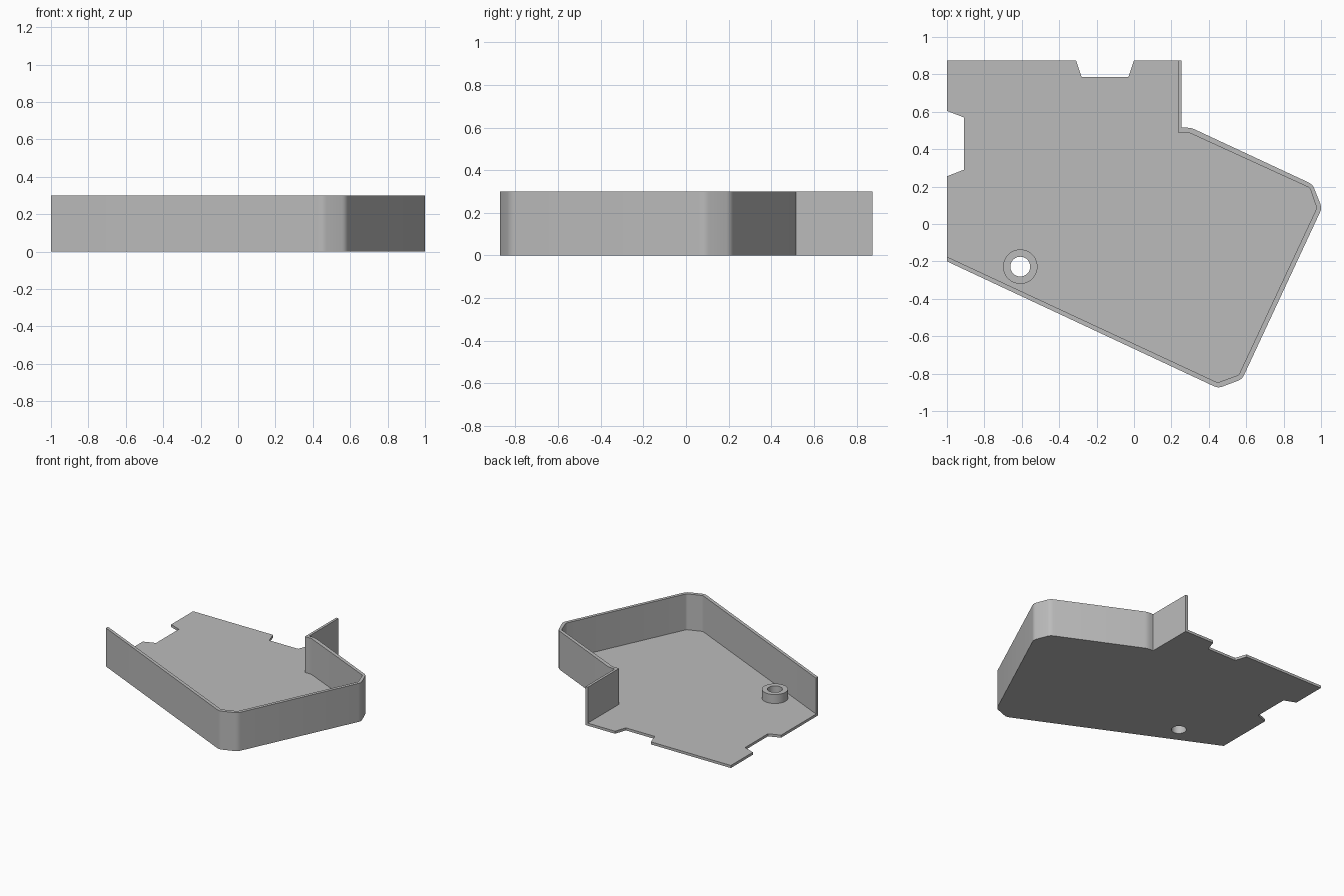
import bpy
import bmesh
import math
from mathutils import Vector

default = bpy.data.objects.get("Cube")
if default:
    bpy.data.objects.remove(default, do_unlink=True)

FLOOR_TOP, BOSS_TOP, WALL_TOP = 0.02, 0.09, 0.30
BORE, BOSS_RADIUS, BOSS_CENTRE = 0.053, 0.092, (-0.608, -0.228)

grey = bpy.data.materials.new("plain grey")
grey.use_nodes = True
colour = (0.5, 0.5, 0.5, 1)
grey.diffuse_color = colour
grey.node_tree.nodes["Principled BSDF"].inputs["Base Color"].default_value = colour


def rounded(points, reach, steps=4):
    """Round every inner point of an open path; the two ends stay sharp."""
    pts = [Vector(p) for p in points]
    path = [pts[0]]
    for before, corner, after in zip(pts, pts[1:], pts[2:]):
        a = corner + (before - corner).normalized() * reach
        b = corner + (after - corner).normalized() * reach
        for i in range(steps + 1):
            t = i / steps
            path.append(a * (1 - t) ** 2 + corner * 2 * t * (1 - t) + b * t * t)
    return path + [pts[-1]]


def circle(radius, sides=48):
    cx, cy = BOSS_CENTRE
    return [(cx + radius * math.cos(math.tau * i / sides),
             cy + radius * math.sin(math.tau * i / sides)) for i in range(sides)]


def plate(name, loops, bottom, top):
    """Extrude closed flat loops; a loop inside another becomes a hole."""
    curve = bpy.data.curves.new(name + " outline", "CURVE")
    curve.dimensions = "2D"
    curve.fill_mode = "BOTH"
    curve.extrude = (top - bottom) / 2
    for loop in loops:
        spline = curve.splines.new("POLY")
        spline.points.add(len(loop) - 1)
        for point, co in zip(spline.points, loop):
            point.co = (co[0], co[1], 0, 1)
        spline.use_cyclic_u = True
    helper = bpy.data.objects.new(name + " outline", curve)
    bpy.context.collection.objects.link(helper)
    bpy.context.view_layer.update()
    evaluated = helper.evaluated_get(bpy.context.evaluated_depsgraph_get())
    mesh = bpy.data.meshes.new_from_object(evaluated)
    bpy.data.objects.remove(helper, do_unlink=True)

    bm = bmesh.new()
    bm.from_mesh(mesh)
    bmesh.ops.remove_doubles(bm, verts=bm.verts, dist=0.0001)
    bmesh.ops.recalc_face_normals(bm, faces=bm.faces)
    bmesh.ops.translate(bm, verts=bm.verts, vec=(0, 0, (top + bottom) / 2))
    bm.to_mesh(mesh)
    bm.free()
    mesh.materials.clear()
    mesh.materials.append(grey)
    obj = bpy.data.objects.new(name, mesh)
    bpy.context.collection.objects.link(obj)
    bpy.ops.object.select_all(action="DESELECT")
    obj.select_set(True)
    bpy.context.view_layer.objects.active = obj
    bpy.ops.object.shade_smooth_by_angle(angle=math.radians(25))
    return obj


# Outer and inner faces of the rim, from the back end round to the left end
outer = [Vector((0.255, 0.875)), Vector((0.255, 0.515))] + rounded(
    [(0.256, 0.515), (0.305, 0.515), (0.955, 0.212), (1.005, 0.085),
     (0.578, -0.83), (0.45, -0.878), (-1, -0.2)], 0.024)
inner = [Vector((0.235, 0.875)), Vector((0.235, 0.49))] + rounded(
    [(0.236, 0.49), (0.29, 0.49), (0.94, 0.193), (0.977, 0.085),
     (0.56, -0.807), (0.447, -0.848), (-1, -0.175)], 0.01)

# Floor outline adds the open sides with their two notches
left_notch = [(-1, 0.255), (-0.91, 0.29), (-0.91, 0.57), (-1, 0.605)]
back_notch = [(-0.31, 0.875), (-0.28, 0.785), (-0.03, 0.785), (0, 0.875)]
floor_outline = outer + left_notch + [(-1, 0.875)] + back_notch

plate("floor", [floor_outline, circle(BORE)], 0, FLOOR_TOP)
plate("rim_wall", [outer + inner[::-1]], FLOOR_TOP, WALL_TOP)
plate("screw_boss", [circle(BOSS_RADIUS), circle(BORE)], FLOOR_TOP, BOSS_TOP)
